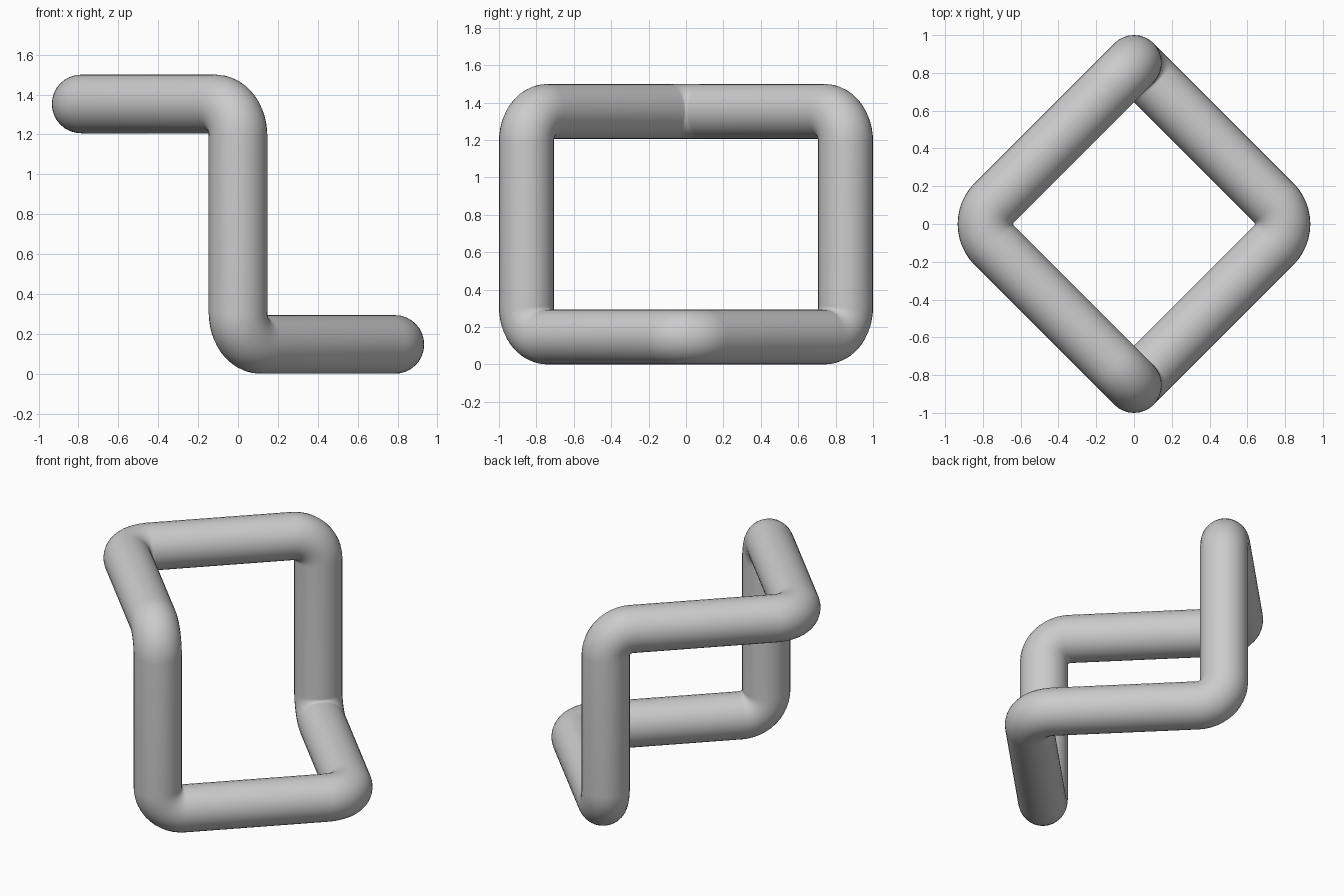
import bpy
import math
from mathutils import Vector

cube = bpy.data.objects.get("Cube")
if cube:
    bpy.data.objects.remove(cube, do_unlink=True)

TUBE = 0.147      # tube radius
BEND = 0.16       # centre-line radius of each rounded corner
REACH = 0.853     # distance of every corner from the vertical axis
LOW, HIGH = TUBE, 1.5 - TUBE
STEPS = 12        # divisions per corner

grey = bpy.data.materials.new("plain grey")
grey.use_nodes = True
colour = (0.6, 0.6, 0.6, 1)
grey.diffuse_color = colour
grey.node_tree.nodes["Principled BSDF"].inputs["Base Color"].default_value = colour


def rounded_corner(before, corner, after):
    """Arc of points that replaces a sharp corner of the path."""
    a = (before - corner).normalized()
    b = (after - corner).normalized()
    half = a.angle(b) / 2
    middle = (a + b).normalized()
    centre = corner + middle * BEND / math.sin(half)
    side = (a - b).normalized()
    sweep = math.pi / 2 - half
    for i in range(STEPS + 1):
        t = sweep * (1 - 2 * i / STEPS)
        yield centre + BEND * (side * math.sin(t) - middle * math.cos(t))


# Closed six-sided path: low V on the left, high V on the right, two uprights
corners = [Vector(p) for p in (
    (0, -REACH, LOW), (REACH, 0, LOW), (0, REACH, LOW),
    (0, REACH, HIGH), (-REACH, 0, HIGH), (0, -REACH, HIGH))]
path = []
for i, corner in enumerate(corners):
    path += rounded_corner(corners[i - 1], corner, corners[(i + 1) % len(corners)])

# Round tube swept along the path
curve = bpy.data.curves.new("bent_tube_loop", 'CURVE')
curve.dimensions = '3D'
curve.bevel_depth = TUBE
curve.bevel_resolution = 14
spline = curve.splines.new('POLY')
spline.points.add(len(path) - 1)
for point, position in zip(spline.points, path):
    point.co = (*position, 1)
spline.use_cyclic_u = True
curve.materials.append(grey)

tube = bpy.data.objects.new("bent_tube_loop", curve)
bpy.context.collection.objects.link(tube)
bpy.ops.object.select_all(action='DESELECT')
tube.select_set(True)
bpy.context.view_layer.objects.active = tube
bpy.ops.object.convert(target='MESH')
bpy.ops.object.shade_smooth()
